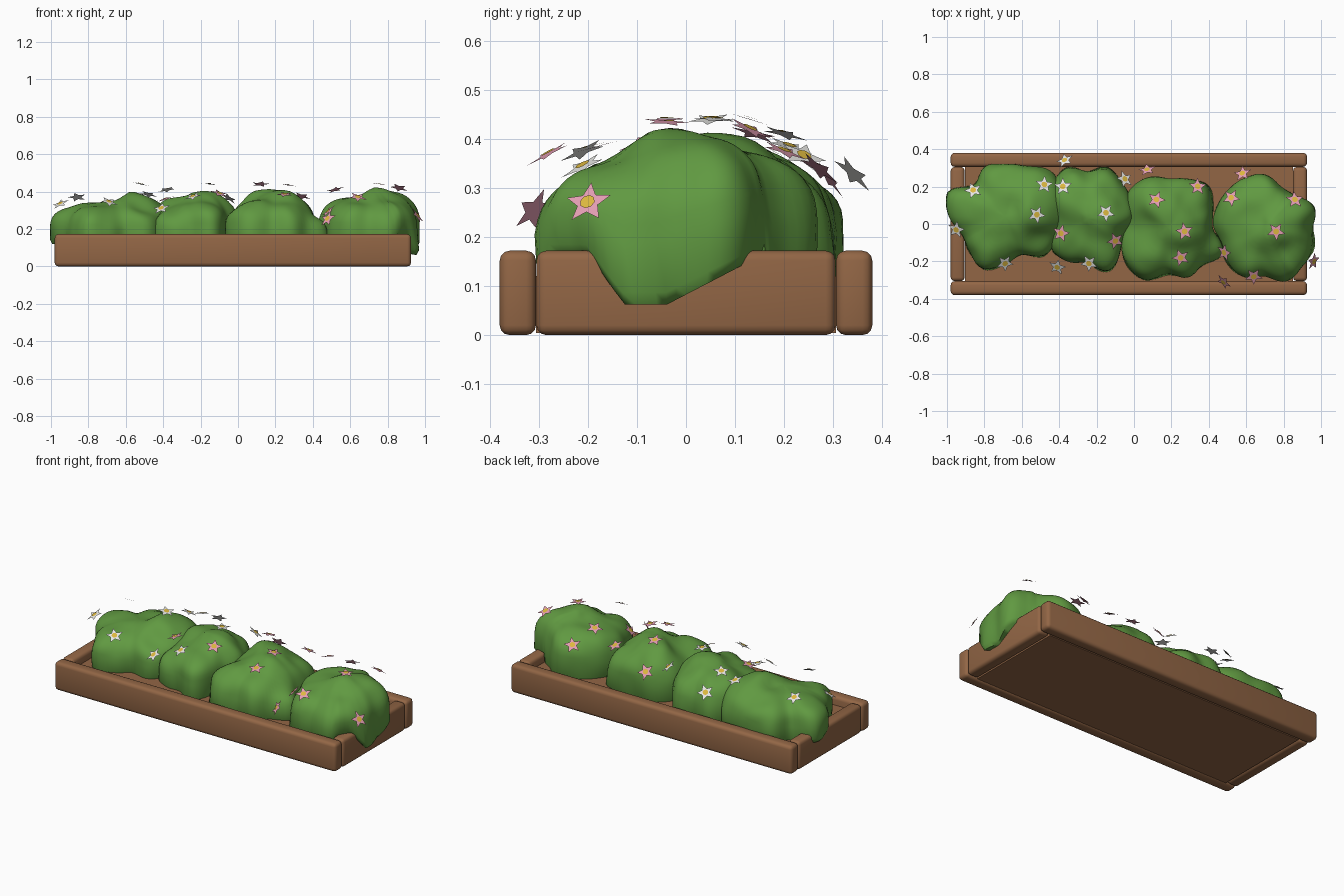
import bpy, bmesh, math
from mathutils import Vector, noise
from mathutils.bvhtree import BVHTree

if "Cube" in bpy.data.objects:
    bpy.data.objects.remove(bpy.data.objects["Cube"])


def material(name, r, g, b):
    m = bpy.data.materials.new(name)
    m.diffuse_color = (r, g, b, 1)
    m.use_nodes = True
    m.node_tree.nodes["Principled BSDF"].inputs["Base Color"].default_value = m.diffuse_color
    return m


WOOD = material("wood brown", 0.29, 0.133, 0.06)
LEAF = material("leaf green", 0.118, 0.32, 0.053)
PINK = material("petal pink", 0.77, 0.34, 0.45)
WHITE = material("petal white", 0.86, 0.86, 0.83)
YELLOW = material("flower centre yellow", 0.72, 0.48, 0.05)


def make_object(name, bm, *mats):
    me = bpy.data.meshes.new(name)
    bm.to_mesh(me)
    bm.free()
    ob = bpy.data.objects.new(name, me)
    bpy.context.collection.objects.link(ob)
    for m in mats:
        me.materials.append(m)
    return ob


def shade(ob, angle):
    bpy.ops.object.select_all(action='DESELECT')
    ob.select_set(True)
    bpy.context.view_layer.objects.active = ob
    bpy.ops.object.shade_smooth_by_angle(angle=math.radians(angle))


def board(name, centre, size, bevel=0.02):
    bm = bmesh.new()
    bmesh.ops.create_cube(bm, size=1)
    for v in bm.verts:
        v.co = Vector(centre) + v.co * Vector(size)
    if bevel:
        bmesh.ops.bevel(bm, geom=bm.edges[:], offset=bevel, segments=3,
                        profile=0.5, affect='EDGES')
    shade(make_object(name, bm, WOOD), 40)


# Planter box
MID, HIGH, THICK = -0.0275, 0.172, 0.074
for side, word in ((-1, "front"), (1, "back")):
    board(word + "_board", (MID, side * 0.343, HIGH / 2), (1.905, THICK, HIGH))
for side, word in ((-1, "left"), (1, "right")):
    board(word + "_board", (MID + side * 0.9155, 0, HIGH / 2), (THICK, 0.61, HIGH))
board("planter_bed", (MID, 0, 0.062), (1.753, 0.612, 0.116), 0)


def smooth_radius(radii, u):
    """Smooth closed curve through evenly spaced radii, u in 0..1."""
    n = len(radii)
    i = int(u * n)
    t = u * n - i
    a, b, c, d = (radii[(i + k) % n] for k in (-1, 0, 1, 2))
    return 0.5 * (2 * b + (c - a) * t + (2 * a - 5 * b + 4 * c - d) * t * t
                  + (3 * b - a - 3 * c + d) * t ** 3)


def bush_height(p, peaks):
    total = weight = 0
    for x, y, z in peaks:
        w = 1 / ((p.x - x) ** 2 + (p.y - y) ** 2 + 0.002) ** 1.7
        total += w * z
        weight += w
    return total / weight


def rim_height(p):
    """The rim sits in the bed, and droops over the two end boards."""
    if p.x > 0.85:
        return min(0.16, 0.062 + 0.5 * max(0, p.y + 0.04) + 1.3 * max(0, -0.13 - p.y))
    return 0.12 if p.x < -0.92 else 0.1


trees = []
SEGMENTS, STEPS = 80, 16


def bush(name, x, y, radii, peaks):
    """Lumpy dome with a rim given by radii and a crown given by peaks."""
    bm = bmesh.new()
    c = Vector((x, y))
    rim = []
    for i in range(SEGMENTS):
        a = 2 * math.pi * i / SEGMENTS
        rim.append(c + Vector((math.cos(a), math.sin(a))) * smooth_radius(radii, i / SEGMENTS))
    rings = []
    for k in range(1, STEPS + 2):
        t = min(k / STEPS, 1) * math.pi / 2
        ring = []
        for q in rim:
            p = c + (q - c) * math.sin(t) ** 0.9
            base = rim_height(q)
            low = base + 0.025
            z = low + (bush_height(p, peaks) - low) * max(0, math.cos(t)) ** 0.47
            if k > STEPS:                       # tucked-in lower lip
                p, z = c + (q - c) * 0.95, base
            n = noise.noise(Vector((p.x, p.y, z)) * 9) * 0.012
            d = (q - c).normalized() * n * math.sin(t)
            ring.append(bm.verts.new((p.x + d.x, p.y + d.y, z + n * math.cos(t))))
        rings.append(ring)
    top = bm.verts.new((x, y, bush_height(c, peaks)))
    bottom = bm.verts.new((x, y, 0.1))
    for i in range(SEGMENTS):
        j = (i + 1) % SEGMENTS
        bm.faces.new((top, rings[0][i], rings[0][j]))
        bm.faces.new((bottom, rings[-1][j], rings[-1][i]))
        for a, b in zip(rings, rings[1:]):
            bm.faces.new((a[i], b[i], b[j], a[j]))
    bmesh.ops.recalc_face_normals(bm, faces=bm.faces[:])
    trees.append(BVHTree.FromBMesh(bm))
    shade(make_object(name, bm, LEAF), 60)


# Bushes
bush("bush_far_left", -0.69, 0.04,
     [0.33, 0.34, 0.35, 0.29, 0.285, 0.285, 0.235, 0.33,
      0.3, 0.25, 0.27, 0.305, 0.255, 0.22, 0.3, 0.31],
     [(-0.87, 0.12, 0.34), (-0.53, 0.06, 0.41), (-0.7, -0.14, 0.335),
      (-0.7, 0.08, 0.345), (-0.5, -0.12, 0.32)])
bush("bush_mid_left", -0.25, 0.03,
     [0.25, 0.25, 0.27, 0.29, 0.25, 0.29, 0.27, 0.23,
      0.21, 0.22, 0.26, 0.25, 0.24, 0.31, 0.25, 0.21],
     [(-0.37, 0.2, 0.38), (-0.15, 0.06, 0.415), (-0.24, -0.16, 0.355),
      (-0.38, -0.1, 0.32), (-0.1, 0.2, 0.36)])
bush("bush_mid_right", 0.18, -0.02,
     [0.24, 0.26, 0.31, 0.285, 0.265, 0.29, 0.285, 0.25,
      0.23, 0.27, 0.3, 0.3, 0.25, 0.285, 0.28, 0.325],
     [(0.14, 0.1, 0.42), (0.27, -0.03, 0.415), (0.22, -0.18, 0.36),
      (0.34, 0.15, 0.37), (0.0, -0.02, 0.34), (0.44, -0.13, 0.29)])
bush("bush_far_right", 0.7, -0.02,
     [0.255, 0.285, 0.24, 0.235, 0.285, 0.29, 0.285, 0.28,
      0.275, 0.25, 0.28, 0.29, 0.255, 0.31, 0.285, 0.285],
     [(0.54, 0.12, 0.395), (0.76, -0.03, 0.42), (0.87, 0.1, 0.42),
      (0.64, -0.22, 0.36), (0.63, 0.02, 0.37), (0.82, -0.2, 0.36)])


def surface_spot(x, y, z):
    """Point above the bushes and the direction facing away from them."""
    p = Vector((x, y, z))
    near = min((t.find_nearest(p) for t in trees), key=lambda h: h[3])
    normal = (near[1] + Vector((0, 0, 0.35))).normalized()
    outside = max(0, 0.018 - (p - near[0]).dot(near[1]))
    return p + near[1] * outside, normal


def flower(name, spot, petal, spin):
    """Five-pointed plate with a small raised centre."""
    p, normal = surface_spot(*spot)
    turn = normal.to_track_quat('Z', 'Y')
    bm = bmesh.new()
    for index, radii, lift in ((0, [0.05, 0.023] * 5, 0), (1, [0.016] * 8, 0.004)):
        ring = []
        for i, r in enumerate(radii):
            a = spin + 2 * math.pi * i / len(radii)
            ring.append(bm.verts.new(p + turn @ Vector((r * math.cos(a), r * math.sin(a), lift))))
        bm.faces.new(ring).material_index = index
    make_object(name, bm, petal, YELLOW)


# Flowers
white_spots = [(-0.86, 0.18, 0.37), (-0.95, -0.03, 0.335), (-0.69, -0.21, 0.345),
               (-0.48, 0.21, 0.385), (-0.52, 0.05, 0.44), (-0.37, 0.34, 0.33),
               (-0.38, 0.2, 0.41), (-0.15, 0.06, 0.44), (-0.05, 0.24, 0.365),
               (-0.41, -0.23, 0.31), (-0.24, -0.21, 0.375)]
pink_spots = [(-0.1, -0.09, 0.39), (0.07, 0.29, 0.32), (0.12, 0.13, 0.44),
              (0.34, 0.2, 0.375), (0.27, -0.04, 0.435), (0.25, -0.18, 0.385),
              (0.48, -0.31, 0.255), (0.49, -0.15, 0.29), (0.52, 0.14, 0.41),
              (0.58, 0.27, 0.34), (0.86, 0.13, 0.42), (0.76, -0.04, 0.44),
              (0.64, -0.28, 0.37), (0.96, -0.2, 0.27), (-0.39, -0.05, 0.36)]
for label, spots, mat in (("white_flower", white_spots, WHITE), ("pink_flower", pink_spots, PINK)):
    for i, spot in enumerate(spots):
        flower(f"{label}_{i + 1}", spot, mat, i * 0.9)
